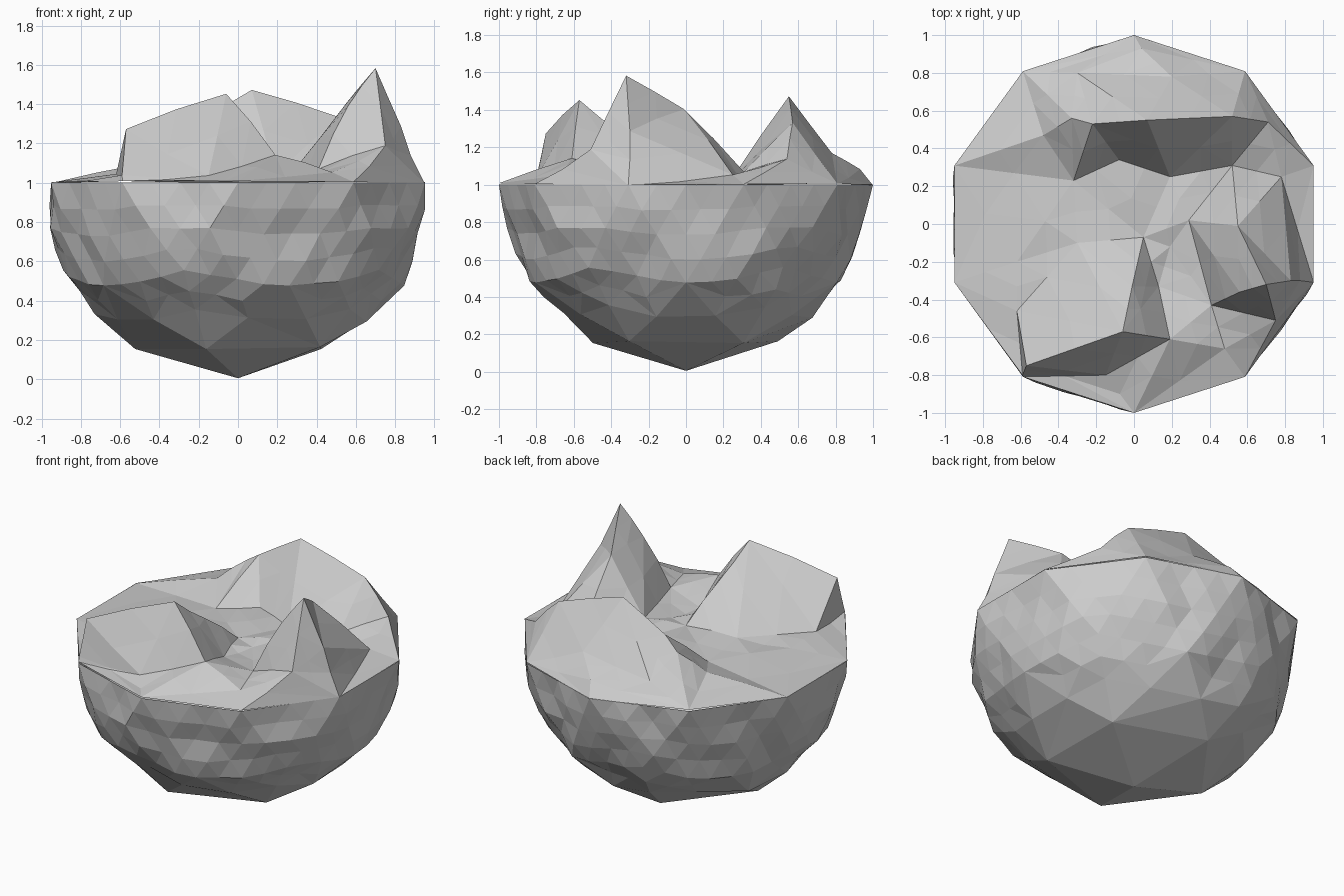
import bpy, bmesh, math, random
from mathutils import Vector
from mathutils.geometry import delaunay_2d_cdt

if "Cube" in bpy.data.objects:
    bpy.data.objects.remove(bpy.data.objects["Cube"])

random.seed(4)


def add_object(name, bm):
    bmesh.ops.recalc_face_normals(bm, faces=bm.faces)
    mesh = bpy.data.meshes.new(name)
    bm.to_mesh(mesh)
    bm.free()
    obj = bpy.data.objects.new(name, mesh)
    bpy.context.collection.objects.link(obj)
    return obj


# Rocky underside: lower half of an icosphere, roughened in two passes
bm = bmesh.new()
bmesh.ops.create_icosphere(bm, subdivisions=2, radius=1)
bmesh.ops.delete(bm, geom=[v for v in bm.verts if v.co.z > 0.01], context='VERTS')
for low, high, limit in ((-0.012, 0.042, -0.75), (-0.012, 0.018, -0.6)):
    old = set(bm.verts)
    edges = [e for e in bm.edges
             if (e.verts[0].co.z + e.verts[1].co.z) / 2 > limit]
    bmesh.ops.subdivide_edges(bm, edges=edges, cuts=1, use_grid_fill=True)
    bmesh.ops.triangulate(bm, faces=[f for f in bm.faces if len(f.verts) > 3])
    for v in bm.verts:
        if v not in old and v.co.z < -0.01:
            v.co += v.co.normalized() * random.uniform(low, high)
            v.co *= min(1, 0.995 / v.co.length)
bmesh.ops.translate(bm, verts=bm.verts, vec=(0, 0, 1))
add_object("rock_base", bm)

# Terrain ridges, each a chain of points kept as mesh edges
ridges = [
    [(-.57, -.75, 1.27), (-.06, -.57, 1.46), (.19, -.61, 1.15), (.48, -.66, 1.06)],
    [(-.06, -.57, 1.46), (-.01, -.33, 1.26), (.05, -.07, 1.06)],
    [(.19, -.61, 1.15), (0, -1, 1)],
    [(-.48, .47, 1.1), (-.33, .56, 1.22), (-.22, .53, 1.3), (.07, .55, 1.47),
     (.52, .57, 1.34), (.71, .54, 1.14)],
    [(.52, .31, 1.06), (.55, -.01, 1.41), (.70, -.32, 1.58), (.83, -.3, 1.29),
     (.88, -.3, 1.14)],
    [(.41, -.43, 1.08), (.56, -.36, 1.4), (.70, -.32, 1.58)],
]
# Feet of the slopes and the valley floor
floor = [
    [(-.59, -.8, 1.03), (-.15, -.8, 1.03)],
    [(-.62, -.2, 1.03), (-.3, -.1, 1.05), (.05, -.07, 1.06), (.19, -.12, 1.04)],
    [(-.32, .23, 1.04), (-.08, .34, 1.06), (.19, .25, 1.04), (.52, .31, 1.06)],
    [(.29, .02, 1.07), (.41, -.43, 1.08), (.75, -.51, 1.18)],
    [(.48, -.66, 1.06), (.75, -.51, 1.18)],
    [(-.3, .8, 1.11), (.2, .78, 1.16)],
    [(.13, -.33, 1.06)], [(.78, .25, 1.05)], [(.04, .93, 1.08)],
    [(-.62, -.46, 1.04)],
]
rim = [(math.cos(math.radians(18 + 36 * i)), math.sin(math.radians(18 + 36 * i)), 1.0)
       for i in range(10)]

points, links = [], []


def index(p):
    """Reuse a point when it coincides with an earlier one."""
    for i, q in enumerate(points):
        if (Vector(p) - Vector(q)).length < 1e-4:
            return i
    points.append(p)
    return len(points) - 1


for chain in ridges + floor + [rim + rim[:1]]:
    ids = [index(p) for p in chain]
    links += list(zip(ids, ids[1:]))

result = delaunay_2d_cdt([Vector(p[:2]) for p in points], links, [], 0, 1e-5)
coords, faces, origin = result[0], result[2], result[3]
bm = bmesh.new()
verts = []
for co, src in zip(coords, origin):
    z = points[src[0]][2] if src else 1.05
    verts.append(bm.verts.new((co.x, co.y, z)))
for f in faces:
    bm.faces.new([verts[i] for i in f])

# Slightly break up the larger slopes
old = set(bm.verts)
inner = [e for e in bm.edges if not e.is_boundary and e.calc_length() > 0.2]
bmesh.ops.subdivide_edges(bm, edges=inner, cuts=1)
bmesh.ops.triangulate(bm, faces=[f for f in bm.faces if len(f.verts) > 3])
for v in bm.verts:
    if v not in old:
        v.co.z += random.uniform(-0.01, 0.01)
add_object("rock_terrain", bm)
